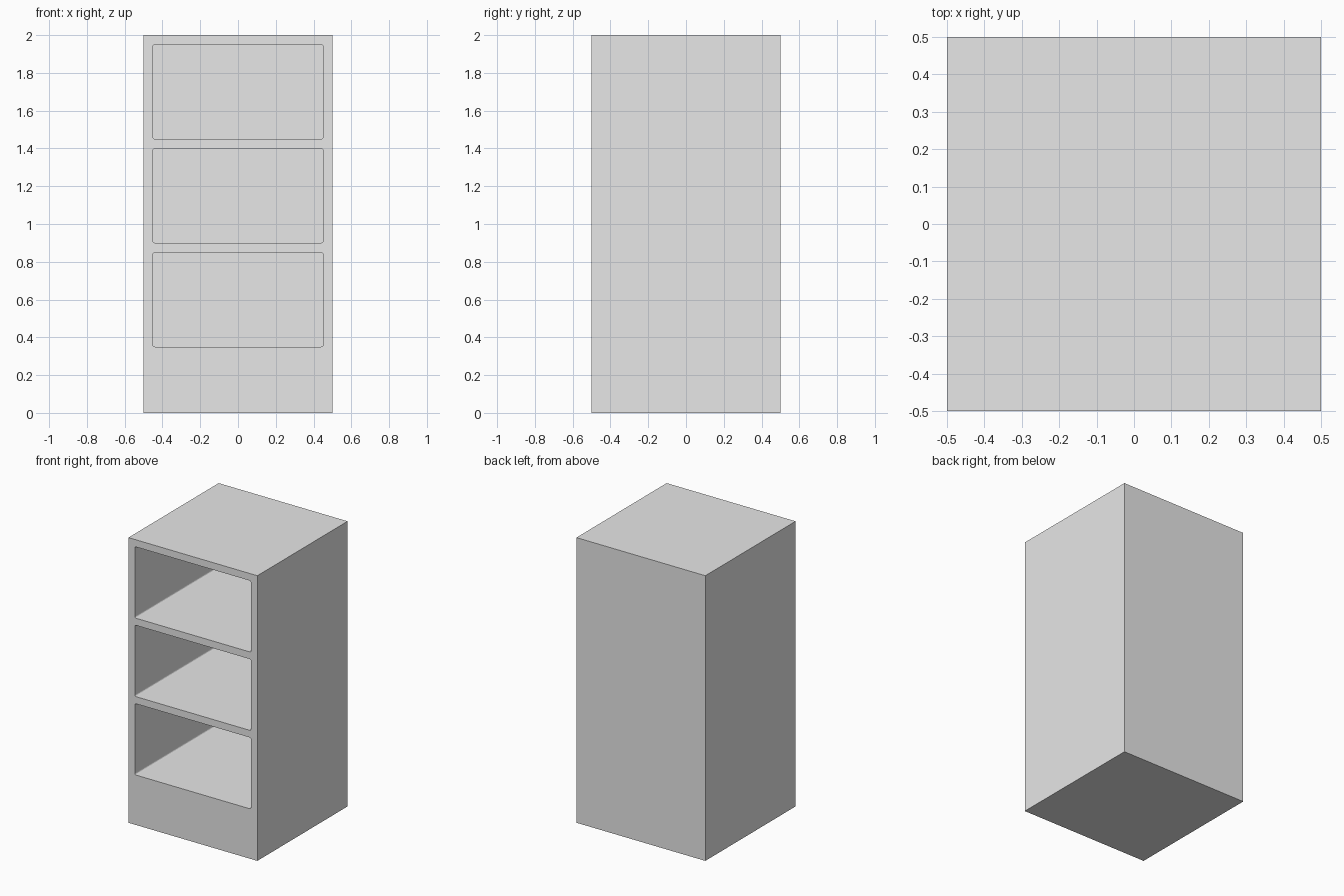
import bpy
import bmesh

old = bpy.data.objects.get("Cube")
if old:
    bpy.data.objects.remove(old, do_unlink=True)

GREY = (0.8, 0.8, 0.8, 1)
mat = bpy.data.materials.new("light grey")
mat.use_nodes = True
mat.diffuse_color = GREY
mat.node_tree.nodes["Principled BSDF"].inputs["Base Color"].default_value = GREY


def box(name, lo, hi, corner=0):
    """Box between two corners; corner rounds the edges running along y."""
    bm = bmesh.new()
    bmesh.ops.create_cube(bm, size=1)
    for v in bm.verts:
        v.co = [(a + b) / 2 + c * (b - a) for a, b, c in zip(lo, hi, v.co)]
    if corner:
        edges = [e for e in bm.edges
                 if abs(e.verts[0].co.y - e.verts[1].co.y) > 0.1]
        bmesh.ops.bevel(bm, geom=edges, offset=corner, segments=3,
                        profile=0.5, affect='EDGES')
    mesh = bpy.data.meshes.new(name)
    bm.to_mesh(mesh)
    bm.free()
    mesh.materials.append(mat)
    obj = bpy.data.objects.new(name, mesh)
    bpy.context.collection.objects.link(obj)
    return obj


# Solid cabinet body
cabinet = box("cabinet", (-0.5, -0.5, 0), (0.5, 0.5, 2))

# Three open compartments, stacked above the plinth
WALL, HEIGHT, PLINTH = 0.05, 0.5, 0.35
for i, level in enumerate(("lower", "middle", "upper")):
    z = PLINTH + i * (HEIGHT + WALL)
    cutter = box(level + "_compartment_cutter",
                 (-0.5 + WALL, -0.6, z), (0.5 - WALL, 0.5 - WALL, z + HEIGHT),
                 corner=0.01)
    cutter.hide_render = True
    cutter.hide_set(True)
    cut = cabinet.modifiers.new(level + " compartment", 'BOOLEAN')
    cut.operation = 'DIFFERENCE'
    cut.solver = 'EXACT'
    cut.object = cutter

# Apply the cuts and drop the cutters
bpy.context.view_layer.update()
evaluated = cabinet.evaluated_get(bpy.context.evaluated_depsgraph_get())
carved = bpy.data.meshes.new_from_object(evaluated)
cutters = [m.object for m in cabinet.modifiers]
cabinet.modifiers.clear()
cabinet.data = carved
carved.name = "cabinet"
for c in cutters:
    bpy.data.objects.remove(c, do_unlink=True)
